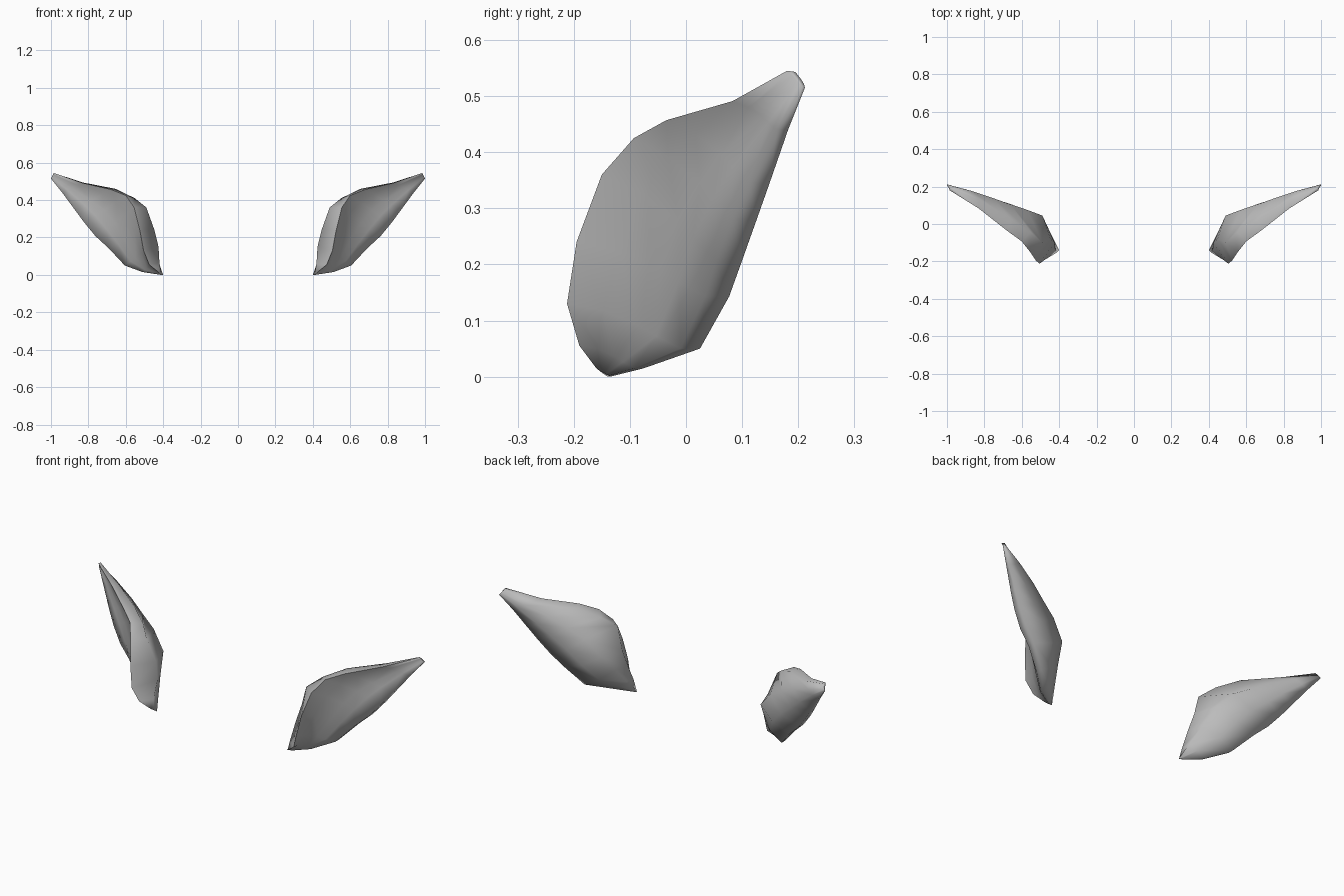
import bpy
import bmesh
import math
from mathutils import Vector

old = bpy.data.objects.get("Cube")
if old:
    bpy.data.objects.remove(old, do_unlink=True)

# One soft grey for both ears
grey = bpy.data.materials.new("soft_grey")
grey.use_nodes = True
GREY = (0.5, 0.5, 0.5, 1.0)
grey.diffuse_color = GREY
grey.node_tree.nodes["Principled BSDF"].inputs["Base Color"].default_value = GREY

# Four guide curves from the root of the ear to its tip
FRONT_RIM = [(.425, -.16, .015), (.475, -.19, .055), (.505, -.212, .13),
             (.525, -.195, .24), (.555, -.15, .36), (.6, -.093, .425),
             (.68, -.035, .457), (.83, .083, .491), (.985, .18, .545)]
INNER_SIDE = [(.41, -.15, .007), (.42, -.14, .065), (.425, -.1, .15),
              (.447, -.08, .24), (.49, -.1, .36), (.552, -.044, .41),
              (.655, .02, .46), (.83, .13, .494), (.98, .195, .543)]
BACK_RIDGE = [(.4, -.14, 0), (.425, -.09, .07), (.455, -.03, .15),
              (.49, .045, .24), (.57, .075, .33), (.66, .105, .38),
              (.75, .137, .43), (.87, .177, .48), (.99, .205, .53)]
LOWER_EDGE = [(.425, -.133, .002), (.51, -.075, .015), (.605, .025, .05),
              (.692, .077, .143), (.762, .1, .207), (.822, .126, .28),
              (.87, .149, .345), (.94, .182, .44), (1, .212, .515)]

BACKWARD = Vector((-.3, .8, -.4))     # bulge of the back
FORWARD = Vector((0, -1, 0))          # thickness of the lower edge


def cross_section(rim, inner, ridge, edge):
    """Closed ring: rim, inner side, ridge, back, lower edge, hollow front."""
    back = ridge.lerp(edge, .5) + BACKWARD * (edge - ridge).length * .1
    lip = edge + FORWARD * (rim - edge).length * .13
    # Shallow hollow of the ear, sunk towards the back
    hollow = [lip.lerp(rim, .25).lerp(back, .1),
              lip.lerp(rim, .5).lerp(back, .22),
              lip.lerp(rim, .78).lerp(ridge, .14)]
    return [rim, inner, ridge, back, edge, lip] + hollow


def make_ear(name, side):
    bm = bmesh.new()
    rings = []
    for points in zip(FRONT_RIM, INNER_SIDE, BACK_RIDGE, LOWER_EDGE):
        section = cross_section(*map(Vector, points))
        rings.append([bm.verts.new((side * p.x, p.y, p.z)) for p in section])
    # Skin between neighbouring rings
    for a, b in zip(rings, rings[1:]):
        for i in range(len(a)):
            j = (i + 1) % len(a)
            bm.faces.new((a[i], a[j], b[j], b[i]))
    # Close the root and the tip
    bm.faces.new(rings[0])
    bm.faces.new(rings[-1])
    bmesh.ops.recalc_face_normals(bm, faces=bm.faces)
    mesh = bpy.data.meshes.new(name)
    bm.to_mesh(mesh)
    bm.free()
    mesh.materials.append(grey)
    ear = bpy.data.objects.new(name, mesh)
    bpy.context.collection.objects.link(ear)
    return ear


ears = [make_ear("left_ear", 1), make_ear("right_ear", -1)]

# Smooth shading, keeping only the sharpest creases
bpy.ops.object.select_all(action="DESELECT")
for ear in ears:
    ear.select_set(True)
bpy.context.view_layer.objects.active = ears[0]
bpy.ops.object.shade_smooth_by_angle(angle=math.radians(100))
